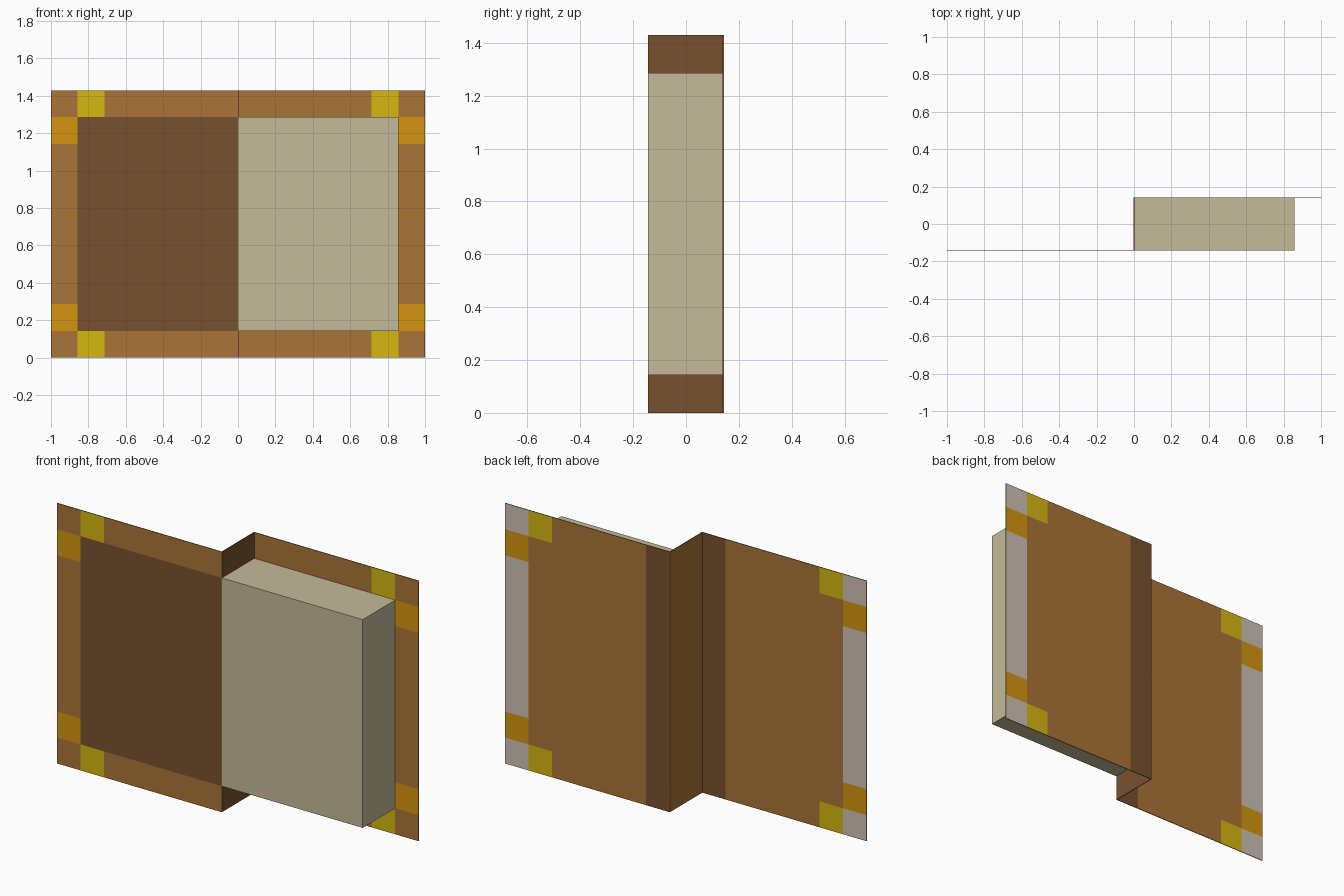
import bpy
import bmesh
from mathutils import Vector

cube = bpy.data.objects.get("Cube")
if cube:
    bpy.data.objects.remove(cube, do_unlink=True)

U = 1 / 7             # one tile of the cover pattern
COLS, ROWS = 7, 10
HEIGHT = ROWS * U
T = 0.004             # board thickness


def material(name, rgb):
    """Flat material from an sRGB 0-255 colour."""
    lin = [((c / 255 + 0.055) / 1.055) ** 2.4 for c in rgb] + [1.0]
    mat = bpy.data.materials.new(name)
    mat.use_nodes = True
    mat.diffuse_color = lin
    mat.node_tree.nodes["Principled BSDF"].inputs["Base Color"].default_value = lin
    return mat


MATS = [material("leather_brown", (170, 116, 55)),
        material("dark_leather", (121, 81, 47)),
        material("yellow_gold", (213, 183, 17)),
        material("orange_gold", (213, 149, 17)),
        material("edge_grey", (206, 194, 183)),
        material("page_cream", (197, 187, 153))]
BROWN, DARK, YELLOW, ORANGE, GREY, CREAM = range(len(MATS))


def finish(name, bm, rule):
    """Colour faces by a rule and link the object."""
    bmesh.ops.recalc_face_normals(bm, faces=bm.faces)
    bm.normal_update()
    for f in bm.faces:
        f.material_index = rule(f.calc_center_median(), f.normal)
    mesh = bpy.data.meshes.new(name)
    bm.to_mesh(mesh)
    bm.free()
    for m in MATS:
        mesh.materials.append(m)
    obj = bpy.data.objects.new(name, mesh)
    bpy.context.collection.objects.link(obj)
    return obj


def box(name, lo, hi, rule):
    lo, hi = Vector(lo), Vector(hi)
    bm = bmesh.new()
    bmesh.ops.create_cube(bm, size=1)
    for v in bm.verts:
        v.co = (lo + hi) / 2 + v.co * (hi - lo)
    return finish(name, bm, rule)


def cover_rule(c, n):
    """Tile colours: gold corners, dark lining inside, grey fore edge outside."""
    if abs(n.y) < 0.5:
        return BROWN
    col = int(abs(c.x) / U)
    row = int(c.z / U)
    row = min(row, ROWS - 1 - row)      # top and bottom match
    if col == COLS - 1 and row == 1:
        return ORANGE
    if col == COLS - 2 and row == 0:
        return YELLOW
    if n.y < 0:                         # inside
        return DARK if col < COLS - 1 and row > 0 else BROWN
    if col == COLS - 1:
        return GREY
    return DARK if col == 0 else BROWN


def cover(name, side, y):
    """Tiled board reaching from the spine to x = side."""
    bm = bmesh.new()
    bmesh.ops.create_grid(bm, x_segments=COLS, y_segments=ROWS, size=0.5)
    for v in bm.verts:
        v.co = Vector((side * (v.co.x + 0.5), y, (v.co.y + 0.5) * HEIGHT))
    ext = bmesh.ops.extrude_face_region(bm, geom=bm.faces[:], use_keep_orig=True)
    moved = [g for g in ext["geom"] if isinstance(g, bmesh.types.BMVert)]
    bmesh.ops.translate(bm, vec=(0, T, 0), verts=moved)
    return finish(name, bm, cover_rule)


# Covers, one at each side of the stepped spine
cover("right_cover", -1, -U)
cover("left_cover", 1, U - T)

# Spine board: leather outside, dark lining inside
box("spine", (-T / 2, -U, 0), (T / 2, U, HEIGHT),
    lambda c, n: DARK if n.x > 0.5 else BROWN)

# Page block resting on the left cover
box("pages", (T / 2, -U, U), (6 * U, U - T, HEIGHT - U), lambda c, n: CREAM)
